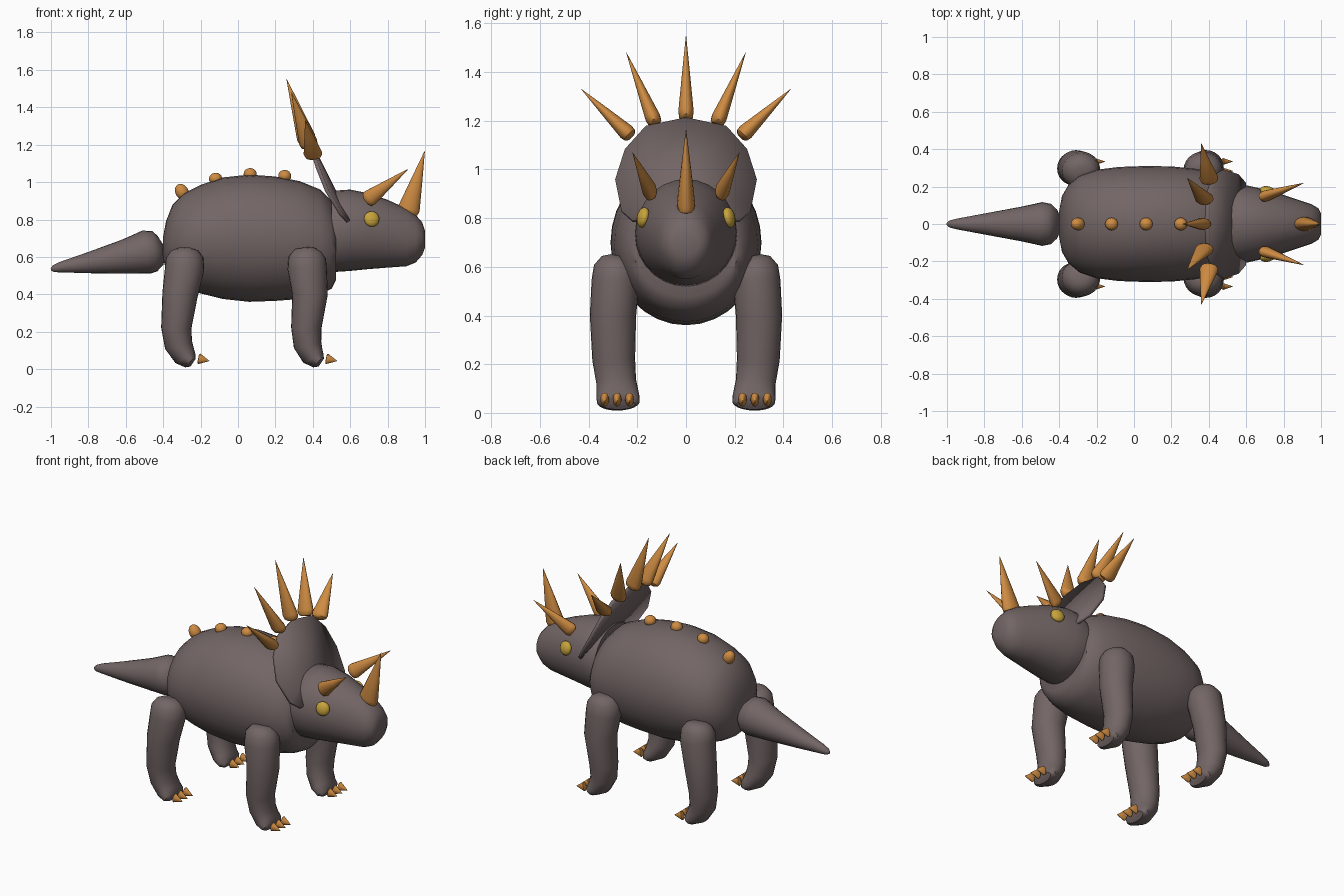
import bpy, bmesh, math
from mathutils import Vector

if "Cube" in bpy.data.objects:
    bpy.data.objects.remove(bpy.data.objects["Cube"])


def material(name, rgb):
    m = bpy.data.materials.new(name)
    m.use_nodes = True
    color = (*rgb, 1)
    m.diffuse_color = color
    bsdf = m.node_tree.nodes["Principled BSDF"]
    bsdf.inputs["Base Color"].default_value = color
    bsdf.inputs["Roughness"].default_value = 0.7
    return m


HIDE = material("grey brown hide", (0.17, 0.13, 0.13))
HORN = material("orange horn", (0.62, 0.26, 0.055))
EYE = material("yellow eye", (0.58, 0.37, 0.045))
SIDES = (("near", -1), ("far", 1))
Y = Vector((0, 1, 0))
X = Vector((1, 0, 0))


def finish(name, bm, mat, angle=40):
    bmesh.ops.recalc_face_normals(bm, faces=bm.faces)
    mesh = bpy.data.meshes.new(name)
    bm.to_mesh(mesh)
    bm.free()
    mesh.materials.append(mat)
    ob = bpy.data.objects.new(name, mesh)
    bpy.context.collection.objects.link(ob)
    bpy.ops.object.select_all(action="DESELECT")
    ob.select_set(True)
    bpy.context.view_layer.objects.active = ob
    bpy.ops.object.shade_smooth_by_angle(angle=math.radians(angle))
    return ob


def loft(name, rings, mat, side=Y, sides=24, upright=False):
    """Skin elliptical rings (centre, radius along side, other radius)."""
    bm = bmesh.new()
    centres = [Vector(r[0]) for r in rings]
    loops = []
    for i, (_, ra, rb) in enumerate(rings):
        t = centres[min(i + 1, len(rings) - 1)] - centres[max(i - 1, 0)]
        if upright:
            t = X
        a = (side - t * (side.dot(t) / t.dot(t))).normalized()
        b = t.normalized().cross(a)
        loops.append([bm.verts.new(centres[i] + a * ra * math.cos(k) + b * rb * math.sin(k))
                      for k in (2 * math.pi * j / sides for j in range(sides))])
    for p, q in zip(loops, loops[1:]):
        for j in range(sides):
            n = (j + 1) % sides
            bm.faces.new((p[j], p[n], q[n], q[j]))
    bm.faces.new(loops[0])
    bm.faces.new(loops[-1])
    return finish(name, bm, mat)


def spike(name, base, tip, ra, rb, side=Y):
    """Flattened cone with a slightly rounded foot."""
    base, tip = Vector(base), Vector(tip)
    steps = ((0, 0.6), (0.03, 0.9), (0.1, 1), (0.55, 0.52), (1, 0.02))
    loft(name, [(base.lerp(tip, t), ra * s, rb * s) for t, s in steps], HORN, side, 14)


def ball(name, centre, scale, mat, tilt=0):
    bm = bmesh.new()
    bmesh.ops.create_uvsphere(bm, u_segments=16, v_segments=10, radius=1)
    ob = finish(name, bm, mat)
    ob.location, ob.scale = centre, scale
    return ob


def spans(rows):
    """Rows of x, half width, bottom and top become upright rings."""
    return [((x, 0, (lo + hi) / 2), w, (hi - lo) / 2) for x, w, lo, hi in rows]


# Barrel body
loft("body", spans((
    (-0.4, 0.07, 0.59, 0.71), (-0.385, 0.15, 0.53, 0.79), (-0.35, 0.21, 0.47, 0.88),
    (-0.29, 0.26, 0.435, 0.94), (-0.2, 0.29, 0.405, 0.985), (-0.08, 0.305, 0.375, 1.025),
    (0.06, 0.31, 0.36, 1.04), (0.2, 0.308, 0.365, 1.03), (0.33, 0.295, 0.375, 1.005),
    (0.44, 0.27, 0.4, 0.96), (0.5, 0.24, 0.43, 0.9), (0.525, 0.21, 0.48, 0.83))),
    HIDE, sides=32, upright=True)

# Head tapering to a blunt snout
loft("head", spans((
    (0.5, 0.205, 0.53, 0.94), (0.525, 0.21, 0.52, 0.955), (0.6, 0.207, 0.525, 0.96),
    (0.7, 0.185, 0.535, 0.94), (0.8, 0.155, 0.543, 0.905), (0.9, 0.122, 0.55, 0.86),
    (0.95, 0.105, 0.57, 0.825), (0.985, 0.085, 0.61, 0.785), (1, 0.055, 0.65, 0.74))),
    HIDE, sides=28, upright=True)

# Tail
loft("tail", [((x, 0, z), r, r) for x, z, r in (
    (-0.395, 0.64, 0.03), (-0.415, 0.635, 0.08), (-0.445, 0.63, 0.108),
    (-0.49, 0.626, 0.117), (-0.6, 0.602, 0.093), (-0.8, 0.568, 0.056),
    (-0.95, 0.545, 0.028), (-0.985, 0.537, 0.019), (-1, 0.533, 0.007))], HIDE)

# Neck frill: a faceted fan bulging forward
half = ((0.59, 0.22, 0.79), (0.55, 0.265, 0.83), (0.475, 0.29, 0.955),
        (0.425, 0.25, 1.08), (0.395, 0.165, 1.175))
rim = [*half, (0.385, 0, 1.21)] + [(x, -y, z) for x, y, z in reversed(half)]
bm = bmesh.new()
hub = bm.verts.new((0.515, 0, 0.95))
edge = [bm.verts.new(p) for p in rim]
for p, q in zip(edge, edge[1:] + edge[:1]):
    bm.faces.new((hub, p, q))
frill = finish("neck_frill", bm, HIDE, 15)
solid = frill.modifiers.new("thickness", "SOLIDIFY")
solid.thickness, solid.offset = 0.02, 0

# Frill spikes
spike("frill_spike_middle", (0.375, 0, 1.205), (0.26, 0, 1.55), 0.05, 0.032, X)
for label, s in SIDES:
    spike("frill_spike_inner_" + label, (0.385, s * 0.125, 1.185), (0.285, s * 0.245, 1.48), 0.05, 0.032, X)
    spike("frill_spike_outer_" + label, (0.405, s * 0.225, 1.135), (0.36, s * 0.43, 1.33), 0.05, 0.034, X)

# Nose horn, brow horns and eyes
spike("nose_horn", (0.905, 0, 0.825), (0.998, 0, 1.165), 0.038, 0.06)
for label, s in SIDES:
    spike("brow_horn_" + label, (0.685, s * 0.143, 0.9), (0.91, s * 0.22, 1.07), 0.03, 0.045)
    eye = ball("eye_" + label, (0.715, s * 0.176, 0.803), (0.042, 0.025, 0.042), EYE)
    eye.rotation_euler = (s * 0.2, 0, -s * 0.25)

# Row of knobs along the spine
for i, (x, z, lean) in enumerate(((-0.3, 0.948, -0.5), (-0.12, 1.018, -0.2),
                                  (0.065, 1.043, 0), (0.25, 1.033, 0.15))):
    knob = ball(f"back_knob_{i + 1}", (x, 0, z), (0.035, 0.034, 0.034), HORN)
    knob.rotation_euler.y = lean
    knob.scale.z = 0.045 if i == 0 else 0.032

# Legs: x, y, z, width radius, depth radius
hind = ((-0.285, 0.275, 0.645, 0.035, 0.04), (-0.285, 0.278, 0.63, 0.07, 0.075),
        (-0.285, 0.285, 0.595, 0.094, 0.1), (-0.285, 0.29, 0.54, 0.098, 0.105),
        (-0.31, 0.3, 0.4, 0.095, 0.095), (-0.33, 0.297, 0.22, 0.088, 0.081),
        (-0.318, 0.287, 0.13, 0.082, 0.075), (-0.285, 0.28, 0.07, 0.088, 0.062),
        (-0.255, 0.278, 0.045, 0.088, 0.045), (-0.24, 0.278, 0.035, 0.07, 0.025))
front = tuple((x + dx, *rest) for (x, *rest), dx in zip(
    hind, (0.66, 0.66, 0.655, 0.655, 0.695, 0.695, 0.69, 0.685, 0.685, 0.685)))
for pair, path, toe in (("hind", hind, -0.213), ("front", front, 0.47)):
    for label, s in SIDES:
        loft(f"{pair}_leg_{label}", [((x, s * y, z), a, b) for x, y, z, a, b in path], HIDE)
        for i in range(3):
            y = s * (0.232 + 0.051 * i)
            spike(f"{pair}_claw_{label}_{i + 1}", (toe, y, 0.056), (toe + 0.06, y, 0.044), 0.018, 0.029)
